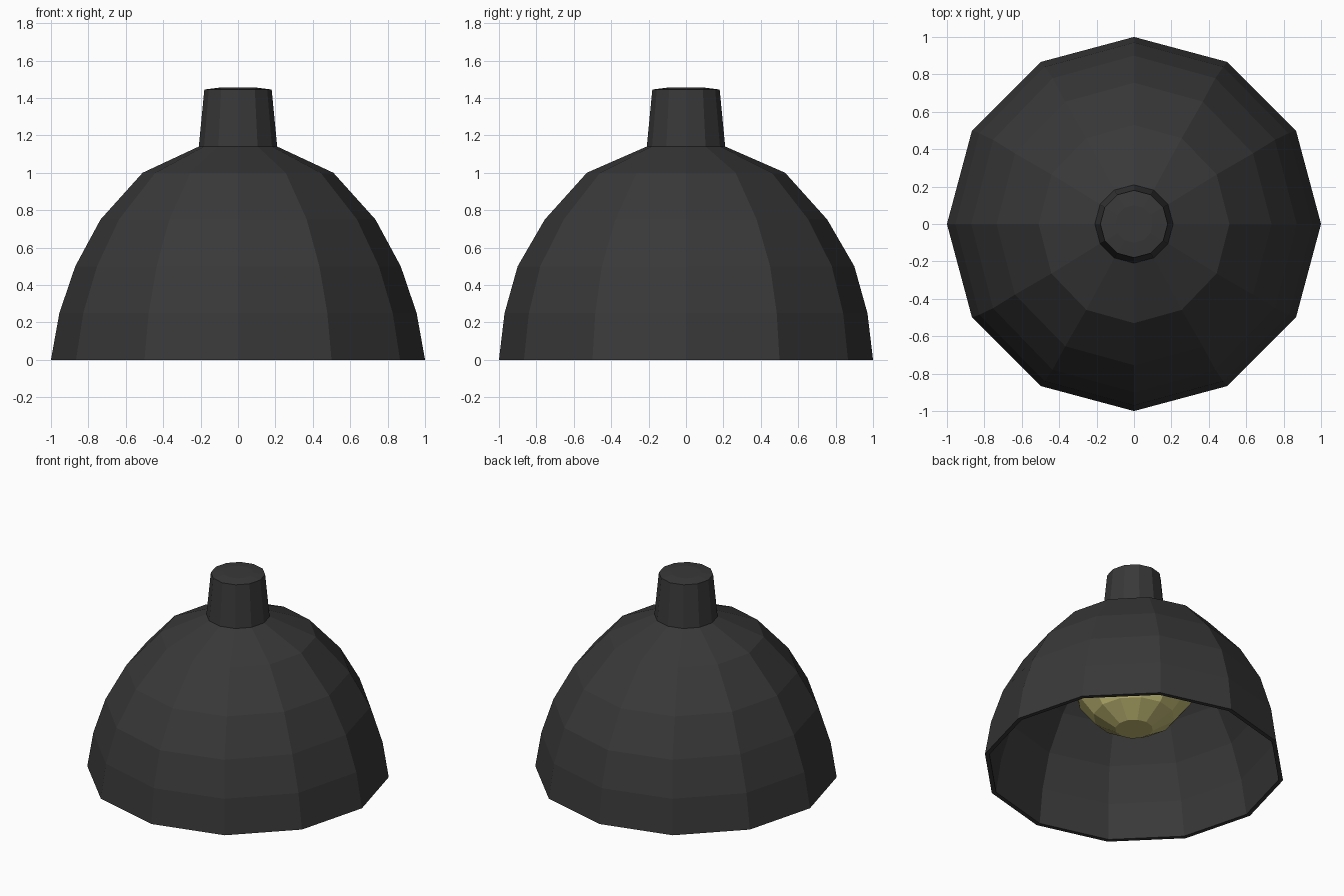
import bpy, bmesh, math

if "Cube" in bpy.data.objects:
    bpy.data.objects.remove(bpy.data.objects["Cube"])

SIDES = 12

def material(name, color):
    m = bpy.data.materials.new(name)
    m.diffuse_color = (*color, 1)
    m.use_nodes = True
    m.node_tree.nodes["Principled BSDF"].inputs["Base Color"].default_value = m.diffuse_color
    return m

def lathe(name, rings, mat, cap_start=False, cap_end=False):
    """Loft 12-sided rings given as (x radius, y radius, z)."""
    bm = bmesh.new()
    loops = []
    for rx, ry, z in rings:
        loops.append([bm.verts.new((rx * math.cos(2 * math.pi * i / SIDES),
                                    ry * math.sin(2 * math.pi * i / SIDES), z))
                      for i in range(SIDES)])
    for a, b in zip(loops, loops[1:]):
        for i in range(SIDES):
            j = (i + 1) % SIDES
            bm.faces.new((a[i], a[j], b[j], b[i]))
    if cap_start:
        bm.faces.new(loops[0][::-1])
    if cap_end:
        bm.faces.new(loops[-1])
    bmesh.ops.recalc_face_normals(bm, faces=bm.faces[:])
    mesh = bpy.data.meshes.new(name)
    bm.to_mesh(mesh)
    bm.free()
    mesh.materials.append(mat)
    ob = bpy.data.objects.new(name, mesh)
    bpy.context.collection.objects.link(ob)
    return ob

black = material("black_metal", (0.04, 0.04, 0.04))
yellow = material("warm_glass", (0.55, 0.5, 0.18))

# Hollow shade: outer wall up, inner wall back down, joined at the rim
outer = [(1, 1, 0), (0.955, 0.97, 0.25), (0.87, 0.9, 0.5),
         (0.735, 0.755, 0.75), (0.51, 0.53, 1.0), (0.21, 0.21, 1.14)]
inner = [(0.97, 0.97, 0), (0.925, 0.94, 0.25), (0.84, 0.87, 0.495),
         (0.71, 0.73, 0.735), (0.49, 0.51, 0.975), (0.19, 0.19, 1.11)]
lathe("shade", inner[::-1] + outer, black, True, True)

# Tapered neck with a slightly domed top
lathe("neck", [(0.21, 0.21, 1.135), (0.18, 0.18, 1.445), (0.1, 0.1, 1.455)],
      black, True, True)

# Bulb hanging inside the shade
bulb = [(0.125, 0.29), (0.27, 0.38), (0.38, 0.52), (0.415, 0.69),
        (0.37, 0.86), (0.24, 1.0), (0.13, 1.1)]
lathe("bulb", [(r, r, z) for r, z in bulb], yellow, True, True)
